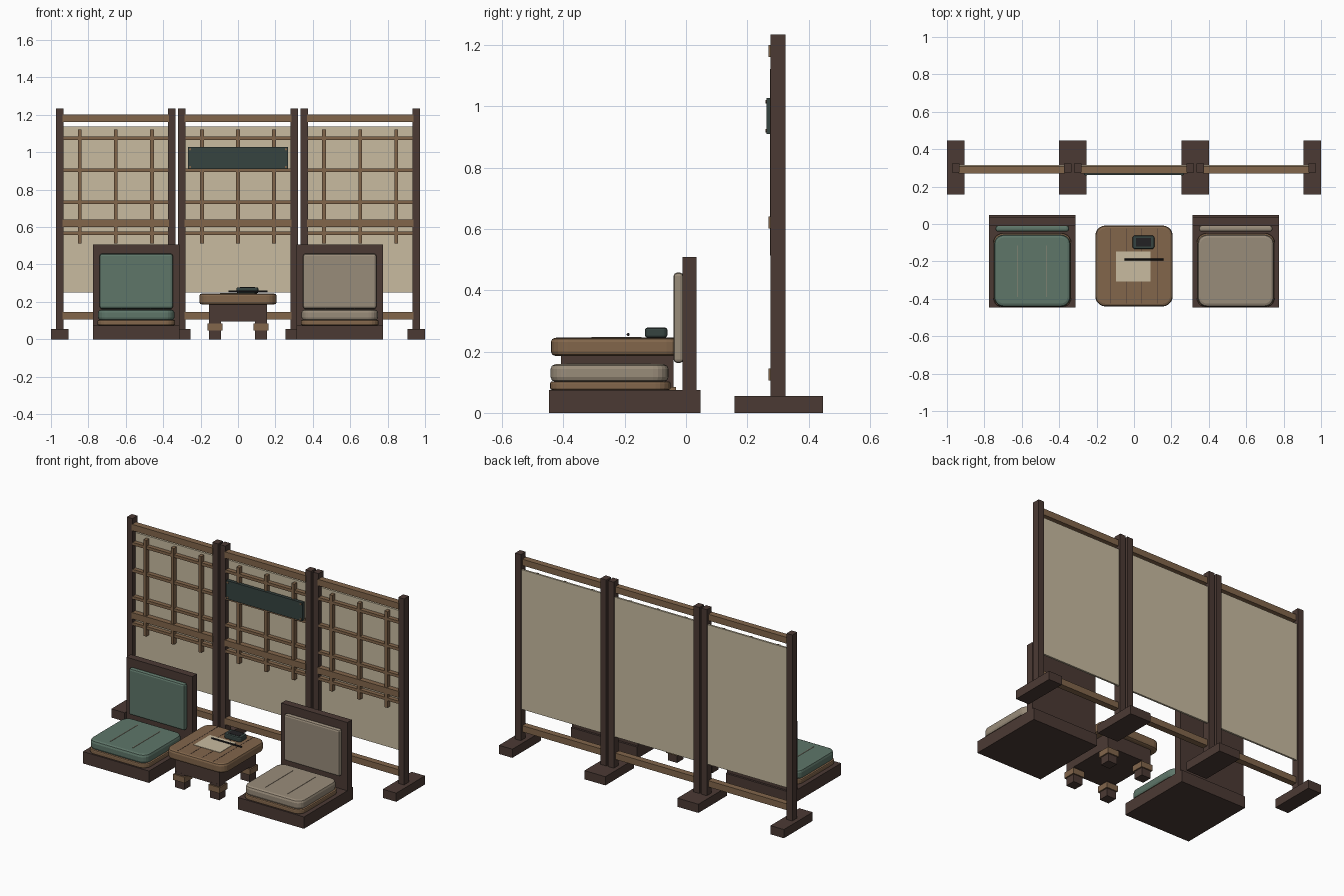
import bpy, bmesh, math
from mathutils import Matrix, Vector

if "Cube" in bpy.data.objects:
    bpy.data.objects.remove(bpy.data.objects["Cube"])


def material(name, r, g, b):
    lin = [((c / 255 + 0.055) / 1.055) ** 2.4 for c in (r, g, b)]
    m = bpy.data.materials.new(name)
    m.diffuse_color = (*lin, 1)
    m.use_nodes = True
    m.node_tree.nodes["Principled BSDF"].inputs["Base Color"].default_value = m.diffuse_color
    return m


DARK = material("dark wood", 75, 58, 52)
WOOD = material("warm wood", 130, 102, 75)
PAPER = material("screen paper", 200, 187, 160)
GREEN = material("green cloth", 94, 118, 105)
TAUPE = material("taupe cloth", 153, 140, 122)
SLATE = material("dark slate", 54, 67, 64)
INK = material("ink black", 34, 33, 35)


def finish(bm, name, mat):
    bmesh.ops.recalc_face_normals(bm, faces=bm.faces)
    me = bpy.data.meshes.new(name)
    bm.to_mesh(me)
    bm.free()
    me.materials.append(mat)
    ob = bpy.data.objects.new(name, me)
    bpy.context.collection.objects.link(ob)
    return ob


def box(name, x, y, z, mat, corner=0, edge=0, all_round=0):
    """Box from (min, max) ranges; corner rounds upright edges, edge rounds the rims."""
    bm = bmesh.new()
    bmesh.ops.create_cube(bm, size=1)
    for v in bm.verts:
        v.co = Vector([(r[0] + r[1]) / 2 + c * (r[1] - r[0]) for r, c in zip((x, y, z), v.co)])
    if corner:
        up = [e for e in bm.edges if abs(e.verts[0].co.z - e.verts[1].co.z) > 1e-5]
        bmesh.ops.bevel(bm, geom=up, offset=corner, segments=5, profile=0.5, affect='EDGES')
    if edge:
        rim = [e for e in bm.edges if abs(e.verts[0].co.z - e.verts[1].co.z) < 1e-5]
        bmesh.ops.bevel(bm, geom=rim, offset=edge, segments=2, profile=0.5, affect='EDGES')
    if all_round:
        bmesh.ops.bevel(bm, geom=bm.edges[:], offset=all_round, segments=2, profile=0.5, affect='EDGES')
    return finish(bm, name, mat)


def rod(name, centre, axis, radius, length, mat, sides=10):
    bm = bmesh.new()
    turn = Matrix.Rotation(math.pi / 2, 4, 'Y' if axis == 'X' else 'X')
    bmesh.ops.create_cone(bm, cap_ends=True, segments=sides, radius1=radius, radius2=radius,
                          depth=length, matrix=Matrix.Translation(centre) @ turn)
    return finish(bm, name, mat)


def around(c, half):
    return (c - half, c + half)


# Three-panel folding screen
for label, cx in (("left", -0.653), ("middle", 0.0), ("right", 0.653)):
    for s in (-1, 1):
        px = cx + s * 0.30
        box(f"{label}_screen_post", around(px, 0.02), (0.275, 0.324), (0.05, 1.235), DARK)
        box(f"{label}_screen_foot", around(px, 0.047), (0.158, 0.447), (0, 0.055), DARK)
    span = around(cx, 0.285)
    for rail, z in (("top", 1.181), ("middle", 0.621), ("bottom", 0.125)):
        box(f"{label}_screen_{rail}_rail", span, (0.27, 0.309), around(z, 0.02), WOOD)
    box(f"{label}_screen_panel", span, (0.303, 0.315), (0.251, 1.137), PAPER)
    # Lattice bars
    for dx in (-0.193, 0, 0.193):
        box(f"{label}_lattice_upright", around(cx + dx, 0.01), (0.274, 0.304), (0.513, 1.123), WOOD)
    for z in (1.075, 0.904, 0.733, 0.567):
        box(f"{label}_lattice_bar", span, (0.276, 0.304), around(z, 0.009), WOOD)

# Plain plaque with corner studs
box("plaque", around(0, 0.268), (0.262, 0.282), (0.91, 1.027), SLATE)
for x in (-0.256, 0.256):
    for z in (0.921, 1.016):
        rod("plaque_stud", (x, 0.262, z), 'Y', 0.006, 0.004, WOOD)

# Two floor seats
for label, cx, cloth, back_cloth in (("left", -0.544, GREEN, GREEN), ("right", 0.544, TAUPE, TAUPE)):
    wide = around(cx, 0.232)
    box(f"{label}_seat_base", wide, (-0.447, 0.047), (0, 0.075), DARK)
    box(f"{label}_seat_backrest", wide, (-0.012, 0.034), (0.075, 0.508), DARK)
    box(f"{label}_seat_mat", around(cx, 0.208), (-0.444, -0.05), (0.075, 0.103), WOOD, 0.05, 0.007)
    box(f"{label}_seat_cushion", around(cx, 0.204), (-0.442, -0.057), (0.101, 0.159), cloth, 0.05, 0.016)
    box(f"{label}_back_cushion", around(cx, 0.196), (-0.041, -0.008), (0.163, 0.458), back_cloth, all_round=0.012)
    for dx in (-0.078, 0.078):
        box(f"{label}_cushion_seam", around(cx + dx, 0.002), (-0.39, -0.115), (0.157, 0.161), TAUPE)

# Low table
box("table_top", around(0, 0.207), (-0.441, -0.008), (0.186, 0.245), WOOD, 0.055, 0.014)
for x in (-0.125, -0.042, 0.042, 0.125):
    box("table_plank_line", around(x, 0.0015), (-0.425, -0.024), (0.243, 0.2458), DARK)
box("table_apron", around(0, 0.155), (-0.408, -0.041), (0.094, 0.19), DARK)
for sx in (-1, 1):
    for sy in (-1, 1):
        x, y = sx * 0.123, -0.2245 + sy * 0.152
        box("table_leg", around(x, 0.032), around(y, 0.032), (0, 0.1), DARK)
        box("table_leg_band", around(x, 0.04), around(y, 0.04), (0.048, 0.085), WOOD)

# Writing set on the table
box("paper_sheet", (-0.095, 0.089), (-0.308, -0.146), (0.244, 0.2475), PAPER)
rod("brush", (0.053, -0.189, 0.256), 'X', 0.005, 0.21, INK)
box("ink_stone", (-0.008, 0.109), (-0.134, -0.061), (0.246, 0.278), SLATE, 0.015, 0.007)
box("ink_well", (0.01, 0.091), (-0.12, -0.075), (0.27, 0.2795), INK)
